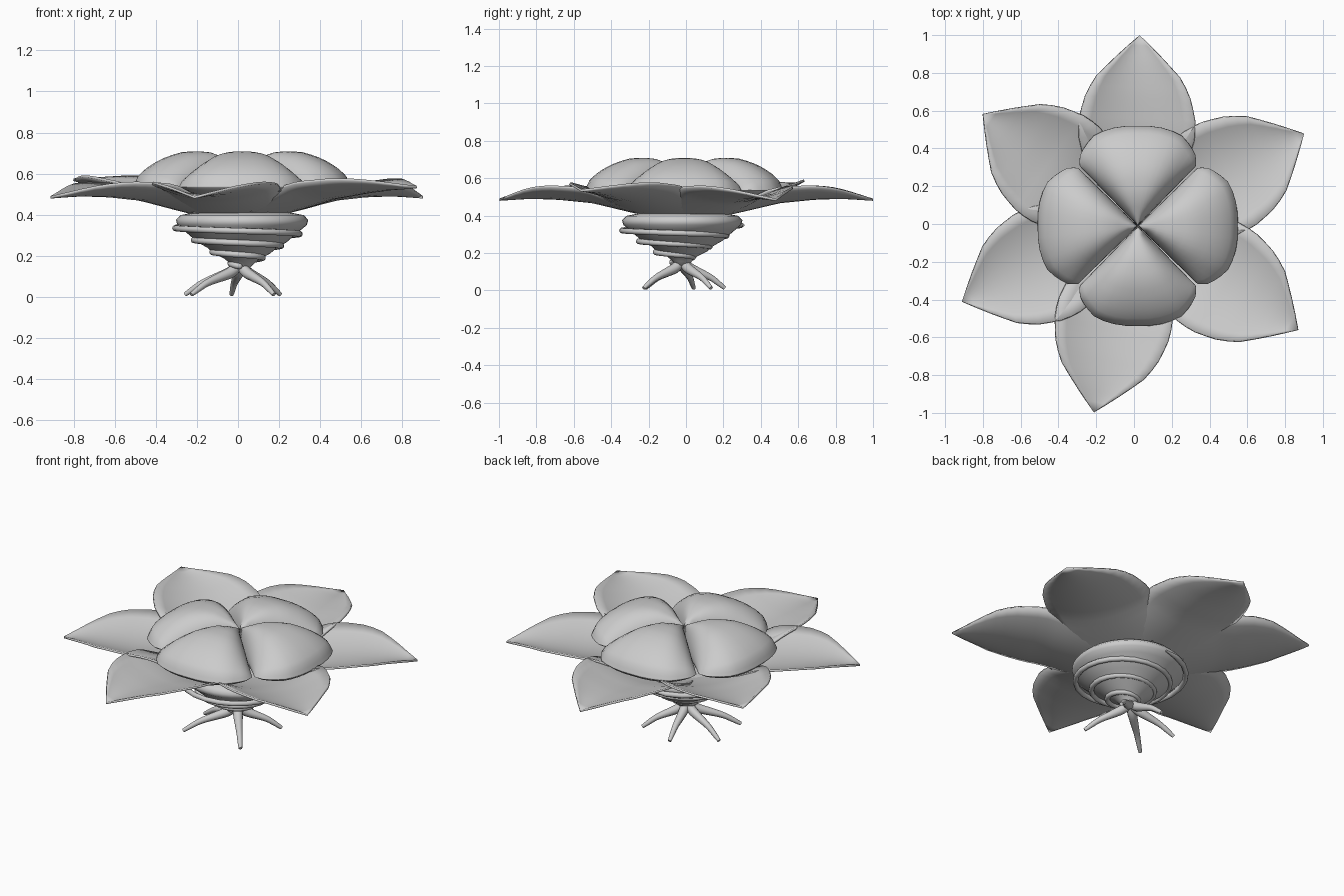
import bpy, bmesh
from math import sin, cos, pi, radians, sqrt

if "Cube" in bpy.data.objects:
    bpy.data.objects.remove(bpy.data.objects["Cube"])

CX, CY = 0.02, -0.01


def lerp(pts, x):
    for (a, fa), (b, fb) in zip(pts, pts[1:]):
        if x <= b:
            return fa + (fb - fa) * (x - a) / (b - a)
    return pts[-1][1]


def finish(bm, name):
    bmesh.ops.remove_doubles(bm, verts=bm.verts, dist=0.0005)
    bmesh.ops.recalc_face_normals(bm, faces=bm.faces)
    me = bpy.data.meshes.new(name)
    bm.to_mesh(me)
    bm.free()
    for p in me.polygons:
        p.use_smooth = True
    ob = bpy.data.objects.new(name, me)
    bpy.context.collection.objects.link(ob)
    return ob


def grid(bm, nu, nv, fn):
    g = [[bm.verts.new(fn(i / nu, j / nv)) for j in range(nv + 1)] for i in range(nu + 1)]
    for i in range(nu):
        for j in range(nv):
            bm.faces.new((g[i][j], g[i + 1][j], g[i + 1][j + 1], g[i][j + 1]))


def tube(name, pts, radius, kind='NURBS'):
    cu = bpy.data.curves.new(name, 'CURVE')
    cu.dimensions = '3D'
    cu.bevel_depth = radius
    cu.bevel_resolution = 3
    cu.use_fill_caps = True
    sp = cu.splines.new(kind)
    sp.points.add(len(pts) - 1)
    for p, (x, y, z, r) in zip(sp.points, pts):
        p.co = (x, y, z, 1)
        p.radius = r
    if kind == 'NURBS':
        sp.order_u = 3
        sp.use_endpoint_u = True
        sp.resolution_u = 5
    sp.use_smooth = True
    ob = bpy.data.objects.new(name, cu)
    bpy.context.collection.objects.link(ob)


# Outer leaves: pointed, cupped blades
WIDTH = [(0.12, 0.15), (0.2, 0.2), (0.33, 0.275), (0.47, 0.31), (0.57, 0.305), (0.68, 0.275),
         (0.77, 0.23), (0.87, 0.135), (1.0, 0.0)]
RIB = [(0.12, 0.385), (0.3, 0.425), (0.5, 0.472), (0.7, 0.492), (0.85, 0.495), (1.0, 0.485)]


def leaf(name, ang, length, lift):
    ca, sa = cos(radians(ang)), sin(radians(ang))

    def fn(u, v):
        s, t = 0.12 + 0.88 * u, 2 * v - 1
        w = lerp(WIDTH, s)
        z = lerp(RIB, s) + 0.24 * w * t * t * min(1, s / 0.45) + lift * s ** 3
        return (s * length * ca - t * w * sa, s * length * sa + t * w * ca, z)

    bm = bmesh.new()
    grid(bm, 16, 10, fn)
    ob = finish(bm, name)
    m = ob.modifiers.new('thickness', 'SOLIDIFY')
    m.thickness = 0.012
    m.offset = 0


for i, (a, l, k) in enumerate([(88.3, 1.0, 0), (28, 1.02, 0), (-32.8, 1.035, 0.05),
                               (258, 1.02, 0), (204.3, 1.0, 0), (144, 0.99, 0.085)]):
    leaf(f'outer_leaf_{i + 1}', a, l, k)

# Inner petals: four puffy quarter lobes
TOP = [(0, 0.1), (0.15, 0.142), (0.3, 0.17), (0.42, 0.175), (0.55, 0.17), (0.68, 0.15),
       (0.8, 0.12), (0.9, 0.083), (0.96, 0.05), (1, 0)]
EDGE = [(0, 0.53), (12, 0.535), (25, 0.535), (34, 0.505), (40, 0.48), (44.2, 0.44)]


def petal(name, ang):
    def surf(side):
        def fn(u, v):
            u = sin(u * pi / 2)
            t = sin((v - 0.5) * pi)
            a = 44.2 * t
            r = u * lerp(EDGE, abs(a))
            h = lerp(TOP, u) * sqrt(max(0, 1 - abs(t) ** 3))
            z = 0.535 + (h if side else -0.4 * h)
            b = radians(ang + a)
            return (CX + r * cos(b), CY + r * sin(b), z)
        return fn

    bm = bmesh.new()
    grid(bm, 16, 20, surf(True))
    grid(bm, 16, 20, surf(False))
    finish(bm, name)


for i in range(4):
    petal(f'inner_petal_{i + 1}', 90 * i)

# Cup: turned body narrowing to the stem
PROFILE = [(0, 0.41), (0.24, 0.41), (0.3, 0.398), (0.322, 0.375), (0.315, 0.35), (0.285, 0.325),
           (0.25, 0.295), (0.215, 0.265), (0.17, 0.24), (0.135, 0.21), (0.085, 0.185),
           (0.05, 0.155), (0.03, 0.13), (0, 0.12)]
bm = bmesh.new()
n = len(PROFILE) - 1


def lathe(u, v):
    r, z = PROFILE[round(u * n)]
    return (0.02 + r * cos(2 * pi * v), -0.02 + r * sin(2 * pi * v), z)


grid(bm, n, 40, lathe)
finish(bm, 'cup')

# Spiral tendril winding down the cup
pts = []
for i in range(-6, 79):
    t = i / 24
    r = max(0.035, 0.325 - 0.09 * t)
    a = pi + 2 * pi * t
    pts.append((0.02 + r * cos(a), -0.04 + r * sin(a), 0.335 - 0.058 * t,
                0.4 if i in (-6, 78) else 1))
tube('spiral_tendril', pts, 0.015, 'POLY')

# Roots: five tapering arched feet
for i, (x, y) in enumerate([(-0.22, -0.21), (0.17, -0.22), (0.2, 0.13), (-0.03, 0.2), (-0.25, 0.04)]):
    ox, oy = 0.01, -0.02
    dx, dy = x - ox, y - oy
    tube(f'root_{i + 1}', [(ox + dx * f, oy + dy * f, z, r) for f, z, r in
                           [(0, 0.165, 1.0), (0.12, 0.125, 1.1), (0.4, 0.098, 0.9),
                            (0.7, 0.07, 0.65), (0.9, 0.035, 0.55), (1.03, 0.012, 0.4)]], 0.026)
